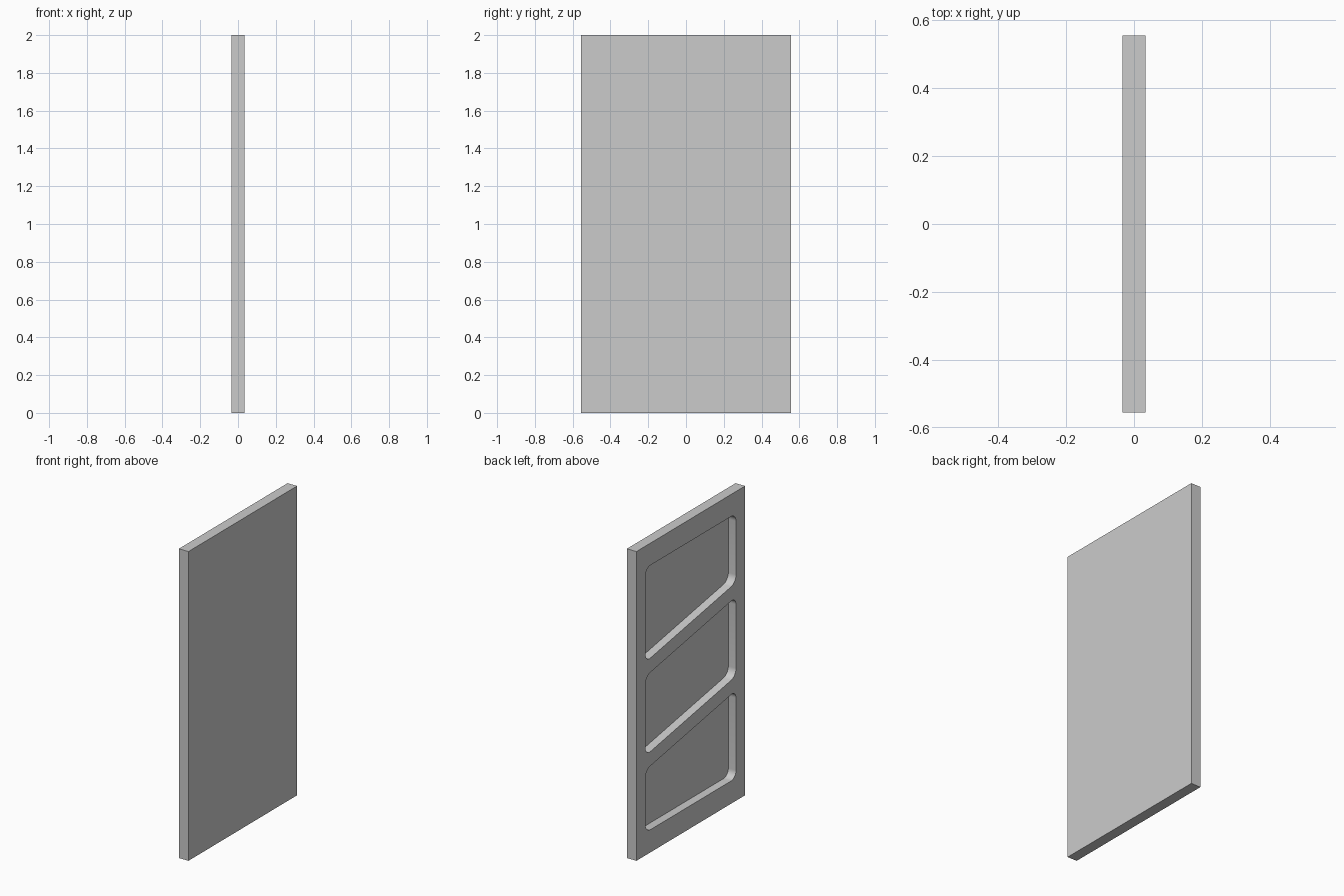
import bpy, bmesh, math

if "Cube" in bpy.data.objects:
    bpy.data.objects.remove(bpy.data.objects["Cube"])

T, W, H = 0.068, 1.11, 2.0      # thickness, width, height
DEPTH = 0.055                   # pocket depth
HALF = 0.4625                   # pocket half width
RADIUS = 0.05                   # pocket corner radius
RISE = HALF * math.tan(math.radians(10))   # slanted rails


def to_object(bm, name):
    bmesh.ops.recalc_face_normals(bm, faces=bm.faces[:])
    mesh = bpy.data.meshes.new(name)
    bm.to_mesh(mesh)
    bm.free()
    obj = bpy.data.objects.new(name, mesh)
    bpy.context.collection.objects.link(obj)
    return obj


def add_pocket(bm, low, high, low_rise, high_rise):
    """Round-cornered prism; rails rise toward -y."""
    part = bmesh.new()
    x0, x1 = -T / 2 - 0.05, -T / 2 + DEPTH
    outline = [(HALF, low - low_rise), (-HALF, low + low_rise),
               (-HALF, high + high_rise), (HALF, high - high_rise)]
    face = part.faces.new([part.verts.new((x0, y, z)) for y, z in outline])
    new = bmesh.ops.extrude_face_region(part, geom=[face])["geom"]
    bmesh.ops.translate(part, vec=(x1 - x0, 0, 0),
                        verts=[v for v in new if isinstance(v, bmesh.types.BMVert)])
    corners = [e for e in part.edges if abs(e.verts[0].co.x - e.verts[1].co.x) > 0.01]
    bmesh.ops.bevel(part, geom=corners, offset=RADIUS, segments=8,
                    profile=0.5, affect='EDGES')
    mesh = bpy.data.meshes.new("pocket")
    part.to_mesh(mesh)
    part.free()
    bm.from_mesh(mesh)
    bpy.data.meshes.remove(mesh)


# Door slab
bm = bmesh.new()
bmesh.ops.create_cube(bm, size=1)
bmesh.ops.scale(bm, vec=(T, W, H), verts=bm.verts[:])
bmesh.ops.translate(bm, vec=(0, 0, H / 2), verts=bm.verts[:])
slab = to_object(bm, "door_panel")

# Three recesses separated by two slanted rails
bm = bmesh.new()
add_pocket(bm, 1.33, 1.857, RISE, 0)
add_pocket(bm, 0.725, 1.237, RISE, RISE)
add_pocket(bm, 0.147, 0.632, 0, RISE)
cutter = to_object(bm, "recess_cutter")

cut = slab.modifiers.new("recesses", 'BOOLEAN')
cut.operation = 'DIFFERENCE'
cut.solver = 'EXACT'
cut.object = cutter
bpy.context.view_layer.objects.active = slab
slab.select_set(True)
bpy.ops.object.modifier_apply(modifier=cut.name)
bpy.data.objects.remove(cutter)

# Smooth rounded corners, crisp edges
bpy.ops.object.shade_smooth_by_angle(angle=math.radians(30))
